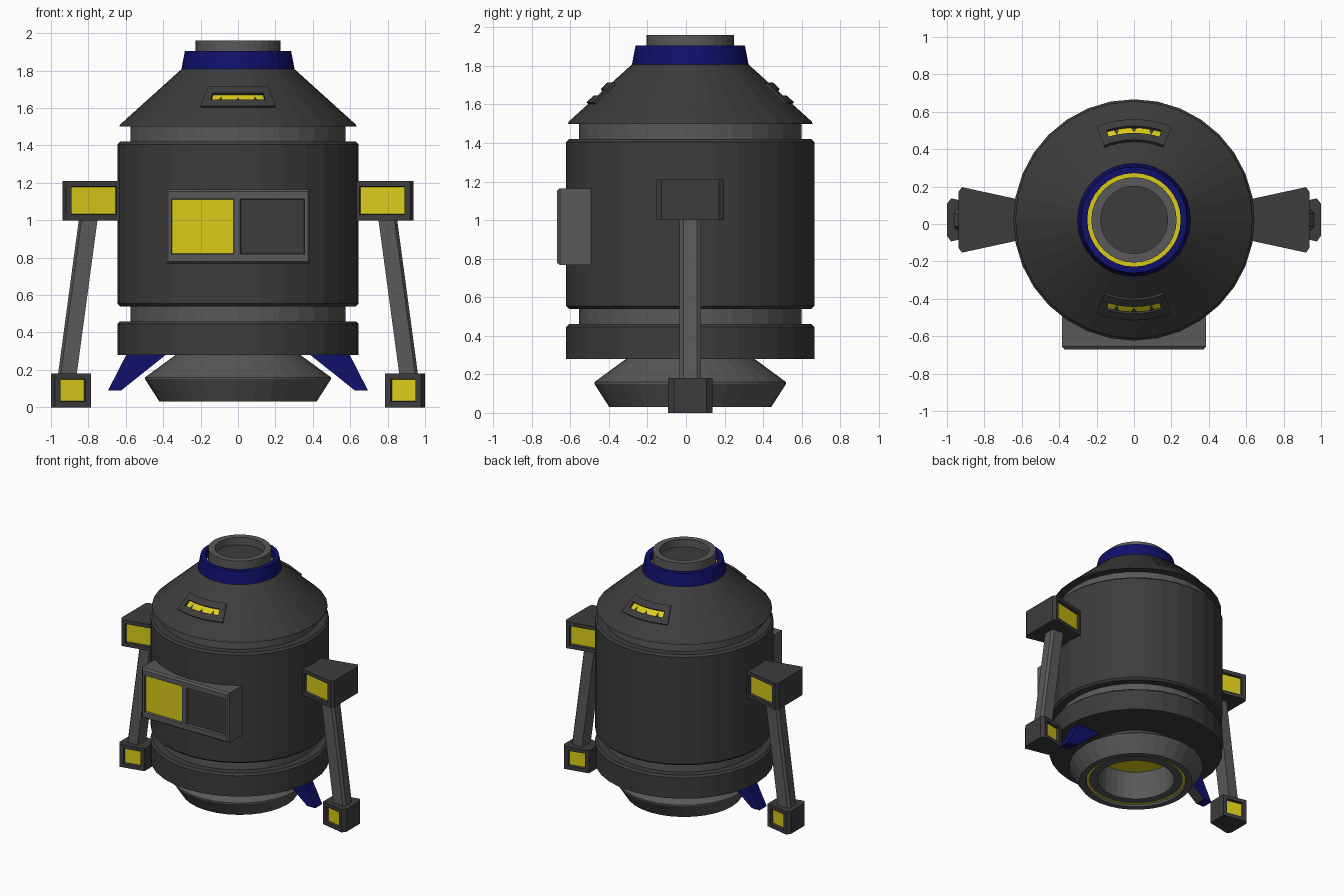
import bpy, bmesh, math
from mathutils import Vector

if "Cube" in bpy.data.objects:
    bpy.data.objects.remove(bpy.data.objects["Cube"])

CY = 0.022      # y of the vertical axis of the capsule
SEG = 32


def material(name, rgb):
    m = bpy.data.materials.new(name)
    m.use_nodes = True
    m.diffuse_color = (*rgb, 1)
    m.node_tree.nodes["Principled BSDF"].inputs["Base Color"].default_value = (*rgb, 1)
    return m


MATS = [material("dark_grey", (0.045, 0.045, 0.045)),
        material("mid_grey", (0.1, 0.1, 0.1)),
        material("navy_blue", (0.005, 0.005, 0.15)),
        material("yellow", (0.7, 0.6, 0.01))]
DARK, MID, BLUE, YELLOW = range(4)


def finish(name, bm):
    mesh = bpy.data.meshes.new(name)
    bm.to_mesh(mesh)
    bm.free()
    for m in MATS:
        mesh.materials.append(m)
    ob = bpy.data.objects.new(name, mesh)
    bpy.context.collection.objects.link(ob)
    return ob


def lathe(name, profile, mat, special=None):
    """Spin (r, z) points about the axis; special maps a segment number to a material."""
    bm = bmesh.new()
    rings = []
    for r, z in profile:
        if r == 0:
            rings.append([bm.verts.new((0, CY, z))] * SEG)
        else:
            rings.append([bm.verts.new((r * math.cos(a), CY + r * math.sin(a), z))
                          for a in (2 * math.pi * i / SEG for i in range(SEG))])
    for k in range(len(rings) - 1):
        lo, hi = rings[k], rings[k + 1]
        for i in range(SEG):
            j = (i + 1) % SEG
            quad = dict.fromkeys((lo[i], lo[j], hi[j], hi[i]))
            bm.faces.new(quad).material_index = (special or {}).get(k, mat)
    return finish(name, bm)


def loft(rings, mat):
    """Closed solid through matching rings of points."""
    bm = bmesh.new()
    rows = [[bm.verts.new(p) for p in ring] for ring in rings]
    n = len(rows[0])
    for a, b in zip(rows, rows[1:]):
        for i in range(n):
            bm.faces.new((a[i], a[(i + 1) % n], b[(i + 1) % n], b[i]))
    bm.faces.new(rows[0])
    bm.faces.new(rows[-1])
    for f in bm.faces:
        f.material_index = mat
    bmesh.ops.recalc_face_normals(bm, faces=bm.faces)
    return bm


def recess(bm, face, margin, mat, zscale=1.0):
    """Sink a coloured panel into a face."""
    bmesh.ops.inset_individual(bm, faces=[face], thickness=margin)
    mid = face.calc_center_median().z
    for v in face.verts:
        v.co.z = mid + (v.co.z - mid) * zscale
    bmesh.ops.inset_individual(bm, faces=[face], thickness=0.004, depth=-0.02)
    face.material_index = mat


# Stacked hull
lathe("engine_bell", [(0, 0.27), (0.28, 0.27), (0.285, 0.045), (0.35, 0.045), (0.37, 0.045),
                      (0.375, 0.03), (0.42, 0.03), (0.497, 0.15), (0.497, 0.16), (0.32, 0.29)],
      MID, {0: YELLOW, 3: YELLOW})
lathe("lower_skirt", [(0, 0.28), (0.645, 0.28), (0.645, 0.445), (0.63, 0.46), (0.5, 0.46)], DARK)
lathe("lower_band", [(0.576, 0.45), (0.576, 0.55)], MID)
lathe("hull", [(0.5, 0.54), (0.63, 0.54), (0.645, 0.555), (0.645, 1.405),
               (0.63, 1.42), (0.5, 1.42)], DARK)
lathe("upper_band", [(0.576, 1.41), (0.576, 1.51)], MID)
lathe("nose_cone", [(0.5, 1.5), (0.635, 1.5), (0.63, 1.512), (0.3, 1.81), (0.2, 1.81)], DARK)
lathe("nose_collar", [(0.304, 1.8), (0.284, 1.905), (0.25, 1.905), (0.25, 1.84), (0.22, 1.84)],
      BLUE, {3: YELLOW})
lathe("nose_port", [(0.228, 1.82), (0.228, 1.96), (0.18, 1.96), (0.18, 1.9), (0, 1.9)],
      MID, {3: DARK})


# Vents following the nose cone, front and back
def vent(name, facing):
    bm = bmesh.new()

    def strip(s0, s1, h, a0, a1, mat):
        def point(s, up, a):
            r = 0.471 + 0.727 * s + 0.686 * up
            z = 1.65 - 0.686 * s + 0.727 * up
            return Vector((r * math.sin(a), CY + facing * r * math.cos(a), z))
        steps = 8
        rings = []
        for i in range(steps + 1):
            a = math.radians(a0 + (a1 - a0) * i / steps)
            rings.append([point(s0, -0.02, a), point(s1, -0.02, a),
                          point(s1, h, a), point(s0, h, a)])
        part = loft(rings, mat)
        temp = bpy.data.meshes.new("temp")
        part.to_mesh(temp)
        part.free()
        bm.from_mesh(temp)
        bpy.data.meshes.remove(temp)

    strip(-0.075, -0.025, 0.018, -22, 22, DARK)
    strip(0.025, 0.075, 0.018, -22, 22, DARK)
    for side in (-1, 1):
        strip(-0.025, 0.025, 0.018, 17 * side, 22 * side, DARK)
    strip(-0.025, 0.025, 0.004, -17, 17, YELLOW)
    return finish(name, bm)


vent("front_vent", -1)
vent("back_vent", 1)


# Window box with a lit pane and a dark pane
def window_ring(y, shrink):
    w, lo, hi = 0.385 - shrink, 0.768 + shrink, 1.165 - shrink
    return [(x, y, lo) for x in (-w, -0.005, w)] + [(x, y, hi) for x in (w, -0.005, -w)]


bm = loft([window_ring(-0.35, 0), window_ring(-0.655, 0), window_ring(-0.67, 0.012)], MID)
bm.faces.ensure_lookup_table()
middle = [v for v in bm.verts if v.co.y < -0.66 and abs(v.co.x) < 0.1]
bmesh.ops.connect_verts(bm, verts=middle)
for f in [f for f in bm.faces if f.normal.y < -0.99 and f.calc_center_median().y < -0.66]:
    recess(bm, f, 0.024, YELLOW if f.calc_center_median().x < 0 else DARK, 0.87)
finish("window_box", bm)


# Wedge block with chamfered outer end and sunk lights front and back
def wedge(name, side, x0, x1, x2, half0, half1, half2, z0, z1, margin):
    plan = [(x0, -half0), (x1, -half1), (x2, -half2), (x2, half2), (x1, half1), (x0, half0)]
    bm = loft([[(side * x, CY + y, z) for x, y in plan] for z in (z0, z1)], DARK)
    for f in [f for f in bm.faces if abs(f.normal.y) > 0.9]:
        recess(bm, f, margin, YELLOW)
    finish(name, bm)


# Landing legs and fins
for side, label in ((1, "left"), (-1, "right")):
    wedge(label + "_shoulder", side, 0.62, 0.92, 0.938, 0.11, 0.175, 0.15, 1.0, 1.21, 0.042)
    wedge(label + "_foot", side, 0.787, 0.978, 1.0, 0.075, 0.115, 0.085, 0.0, 0.18, 0.042)
    section = [(-0.05, -0.055), (0.035, -0.055), (0.05, -0.035),
               (0.05, 0.035), (0.035, 0.055), (-0.05, 0.055)]
    finish(label + "_strut", loft([[(side * (cx + x), CY + y, z) for x, y in section]
                                   for cx, z in ((0.913, 0.17), (0.8, 1.01))], MID))
    outline = [(0.38, 0.285), (0.595, 0.285), (0.695, 0.09), (0.625, 0.09)]
    bm = loft([[(side * x, CY + y, z) for x, z in outline] for y in (-0.045, 0.045)], BLUE)
    for f in bm.faces:
        if f.normal.x * side < -0.3:
            f.material_index = DARK
    finish(label + "_fin", bm)
